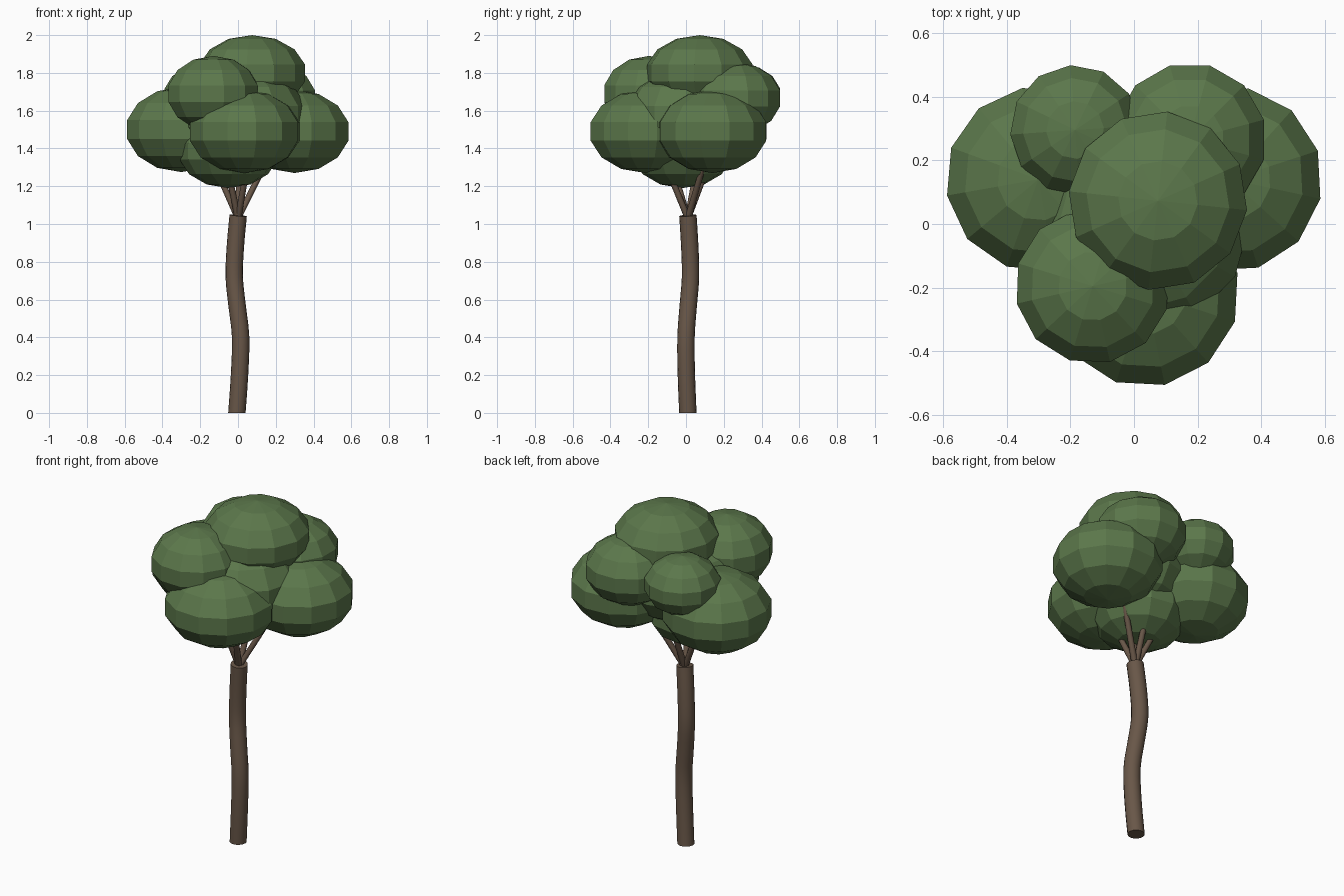
import bpy, bmesh
from math import radians
from mathutils import Vector, Matrix

if "Cube" in bpy.data.objects:
    bpy.data.objects.remove(bpy.data.objects["Cube"])


def make_material(name, rgb):
    mat = bpy.data.materials.new(name)
    mat.use_nodes = True
    mat.diffuse_color = (*rgb, 1)
    mat.node_tree.nodes["Principled BSDF"].inputs["Base Color"].default_value = (*rgb, 1)
    return mat


leaf_green = make_material("leaf green", (0.105, 0.185, 0.07))
bark_brown = make_material("bark brown", (0.14, 0.095, 0.065))


def finish(bm, name, mat):
    mesh = bpy.data.meshes.new(name)
    bm.to_mesh(mesh)
    bm.free()
    mesh.materials.append(mat)
    obj = bpy.data.objects.new(name, mesh)
    bpy.context.collection.objects.link(obj)
    return obj


def leaf_clump(name, centre, radius, height, turn):
    """Squashed low-poly ball, slightly enlarged so its facets reach the radius."""
    bm = bmesh.new()
    bmesh.ops.create_uvsphere(bm, u_segments=12, v_segments=7, radius=1)
    wide = radius * 1.03
    bm.transform(Matrix.Translation(centre) @ Matrix.Rotation(radians(turn), 4, "Z")
                 @ Matrix.Diagonal((wide, wide, height, 1)))
    finish(bm, name, leaf_green)


def tube(name, path, radii, sides):
    """Capped tube swept along an upright path, smooth around its sides."""
    bm = bmesh.new()
    rings = []
    for i, point in enumerate(path):
        along = path[min(i + 1, len(path) - 1)] - path[max(i - 1, 0)]
        turn = Vector((0, 0, 1)).rotation_difference(along).to_matrix().to_4x4()
        if i == 0:
            turn = Matrix.Identity(4)
        ring = bmesh.ops.create_circle(bm, segments=sides, radius=radii[i],
                                       matrix=Matrix.Translation(point) @ turn)
        rings.append(ring["verts"])
    for low, high in zip(rings, rings[1:]):
        for j in range(sides):
            k = (j + 1) % sides
            bm.faces.new((low[j], low[k], high[k], high[j])).smooth = True
    bm.faces.new(rings[0])
    bm.faces.new(rings[-1])
    bmesh.ops.recalc_face_normals(bm, faces=bm.faces)
    finish(bm, name, bark_brown)


# Trunk: gentle S-bend, smoothed between a few control points
bend = [Vector(p) for p in ((-.006, .01, 0), (.008, .002, .2), (.014, .0, .4), (-.005, .012, .57),
                            (-.02, .024, .72), (-.014, .02, .88), (.001, .01, 1.045))]
path = []
for i in range(len(bend) - 1):
    a, b = bend[i], bend[i + 1]
    before, after = bend[max(i - 1, 0)], bend[min(i + 2, len(bend) - 1)]
    for step in range(3):
        t = step / 3
        path.append(0.5 * (2 * a + (b - before) * t
                           + (2 * before - 5 * a + 4 * b - after) * t ** 2
                           + (3 * a - before - 3 * b + after) * t ** 3))
path.append(bend[-1])
tube("trunk", path, [0.046] * len(path), 16)

# Branches: fan out of the trunk top into the leaves
fork = Vector((0, 0.01, 1.03))
for i, (dx, dy) in enumerate(((-.075, .03), (.085, .05), (.03, -.07), (-.035, -.05), (.005, .065))):
    tip = fork + Vector((dx, dy, .17)) * 1.9
    tube(f"branch_{i + 1}", [fork, fork.lerp(tip, .5), tip], [.018, .016, .014], 8)

# Leaf clumps: centre, radius, half height, turn
clumps = {
    "core_leaves": ((.03, .0, 1.57), .33, .25, 0),
    "under_leaves": ((-.05, -.02, 1.385), .26, .195, 5),
    "right_leaves": ((-.30, .14, 1.50), .29, .225, 10),
    "left_leaves": ((.30, .14, 1.49), .29, .22, 18),
    "front_leaves": ((.035, -.215, 1.49), .295, .22, 12),
    "top_leaves": ((.075, .073, 1.80), .28, .2, 24),
    "upper_front_leaves": ((-.13, -.195, 1.69), .243, .2, 13),
    "upper_back_left_leaves": ((.175, .265, 1.665), .24, .19, 15),
    "upper_back_right_leaves": ((-.185, .295, 1.68), .203, .165, 4),
}
for name, shape in clumps.items():
    leaf_clump(name, *shape)
